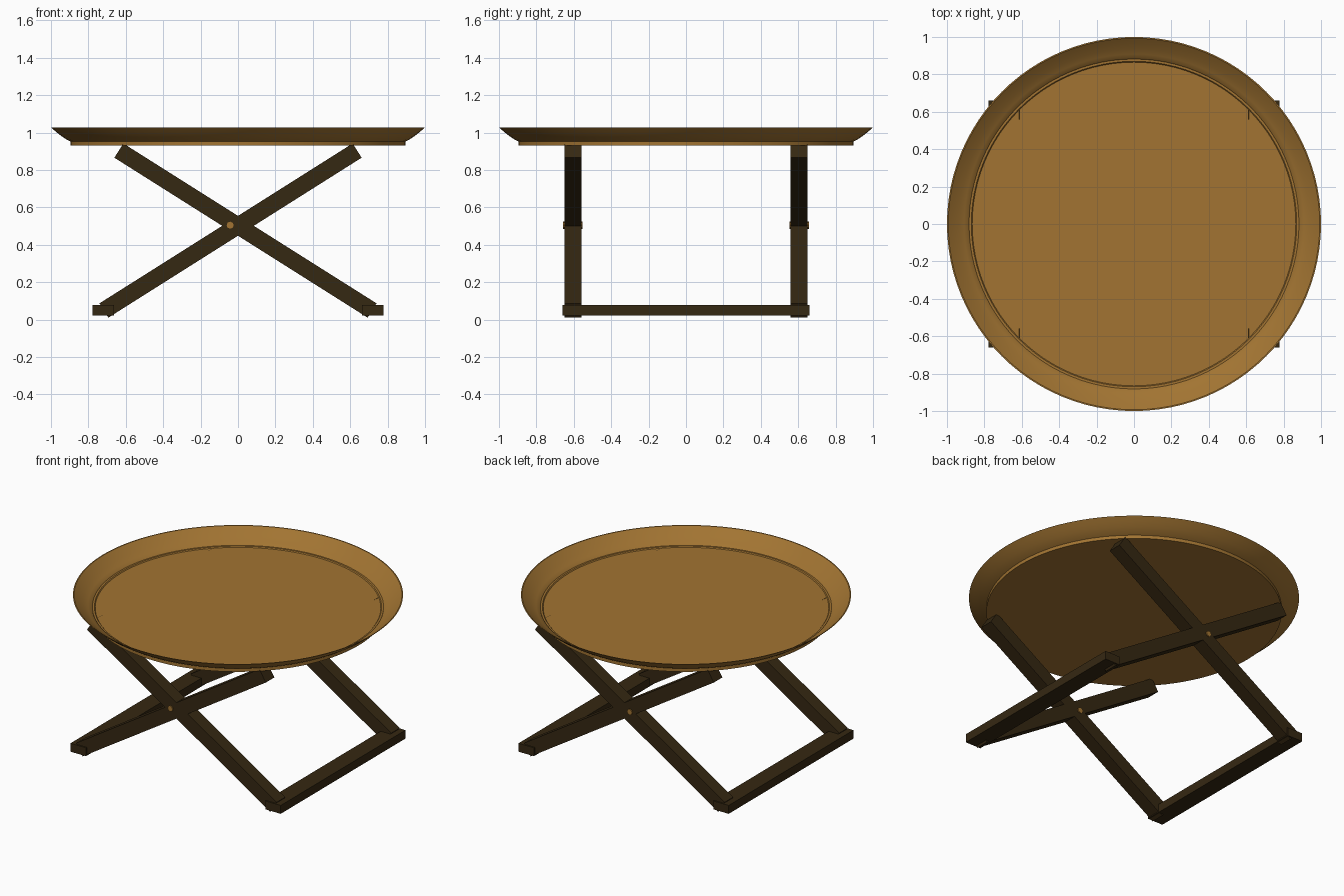
import bpy
import bmesh
from math import atan2, radians, hypot
from mathutils import Matrix, Vector

cube = bpy.data.objects.get("Cube")
if cube:
    bpy.data.objects.remove(cube, do_unlink=True)


def material(name, colour):
    mat = bpy.data.materials.new(name)
    mat.use_nodes = True
    mat.diffuse_color = (*colour, 1)
    mat.node_tree.nodes["Principled BSDF"].inputs["Base Color"].default_value = (*colour, 1)
    return mat


BRASS = material("aged brass", (0.36, 0.175, 0.032))
WOOD = material("dark wood", (0.036, 0.021, 0.006))


def finish(name, bm, mat):
    bmesh.ops.recalc_face_normals(bm, faces=bm.faces)
    mesh = bpy.data.meshes.new(name)
    bm.to_mesh(mesh)
    bm.free()
    mesh.materials.append(mat)
    obj = bpy.data.objects.new(name, mesh)
    bpy.context.collection.objects.link(obj)
    return obj


def box(name, size, matrix, mat):
    bm = bmesh.new()
    bmesh.ops.create_cube(bm, size=1, matrix=matrix @ Matrix.Diagonal((*size, 1)))
    return finish(name, bm, mat)


def lathe(name, profile, mat, steps=96):
    bm = bmesh.new()
    verts = [bm.verts.new((r, 0, z)) for r, z in profile]
    edges = [bm.edges.new(pair) for pair in zip(verts, verts[1:])]
    bmesh.ops.spin(bm, geom=verts + edges, cent=(0, 0, 0), axis=(0, 0, 1),
                   angle=radians(360), steps=steps, use_merge=True)
    bmesh.ops.remove_doubles(bm, verts=bm.verts, dist=0.0005)
    return finish(name, bm, mat)


# Round tray: flat base, flared rim and a shallow step around the floor
tray = lathe("tray", [
    (0, 0.93), (0.895, 0.93), (0.895, 0.952), (0.915, 0.962), (0.945, 0.982),
    (0.975, 1.006), (1.0, 1.028), (0.993, 1.028), (0.967, 1.006), (0.937, 0.984),
    (0.908, 0.964), (0.887, 0.954), (0.882, 0.947), (0.87, 0.947), (0.865, 0.941),
    (0, 0.941)], BRASS)
bpy.context.view_layer.objects.active = tray
tray.select_set(True)
bpy.ops.object.shade_smooth_by_angle(angle=radians(30))

# Crossed legs at the front and back, each pair joined by a pivot pin
foot, head = Vector((-0.717, 0.049)), Vector((0.637, 0.904))
run = head - foot
middle = (foot + head) / 2
for side, y in (("front", -0.605), ("back", 0.605)):
    for way, s in (("rising_left", 1), ("rising_right", -1)):
        place = Matrix.Translation((s * middle.x, y, middle.y))
        tilt = Matrix.Rotation(-s * atan2(run.y, run.x), 4, 'Y')
        box(f"{side}_leg_{way}", (hypot(*run), 0.09, 0.09), place @ tilt, WOOD)
    pin = bmesh.new()
    bmesh.ops.create_cone(
        pin, cap_ends=True, segments=8, radius1=0.019, radius2=0.019, depth=0.104,
        matrix=Matrix.Translation((-0.042, y, 0.505)) @ Matrix.Rotation(radians(90), 4, 'X'))
    finish(f"{side}_pivot_pin", pin, BRASS)

# Foot rails running front to back
for side, s in (("left", 1), ("right", -1)):
    box(f"{side}_foot_rail", (0.114, 1.318, 0.056),
        Matrix.Translation((s * 0.72, 0, 0.051)), WOOD)
